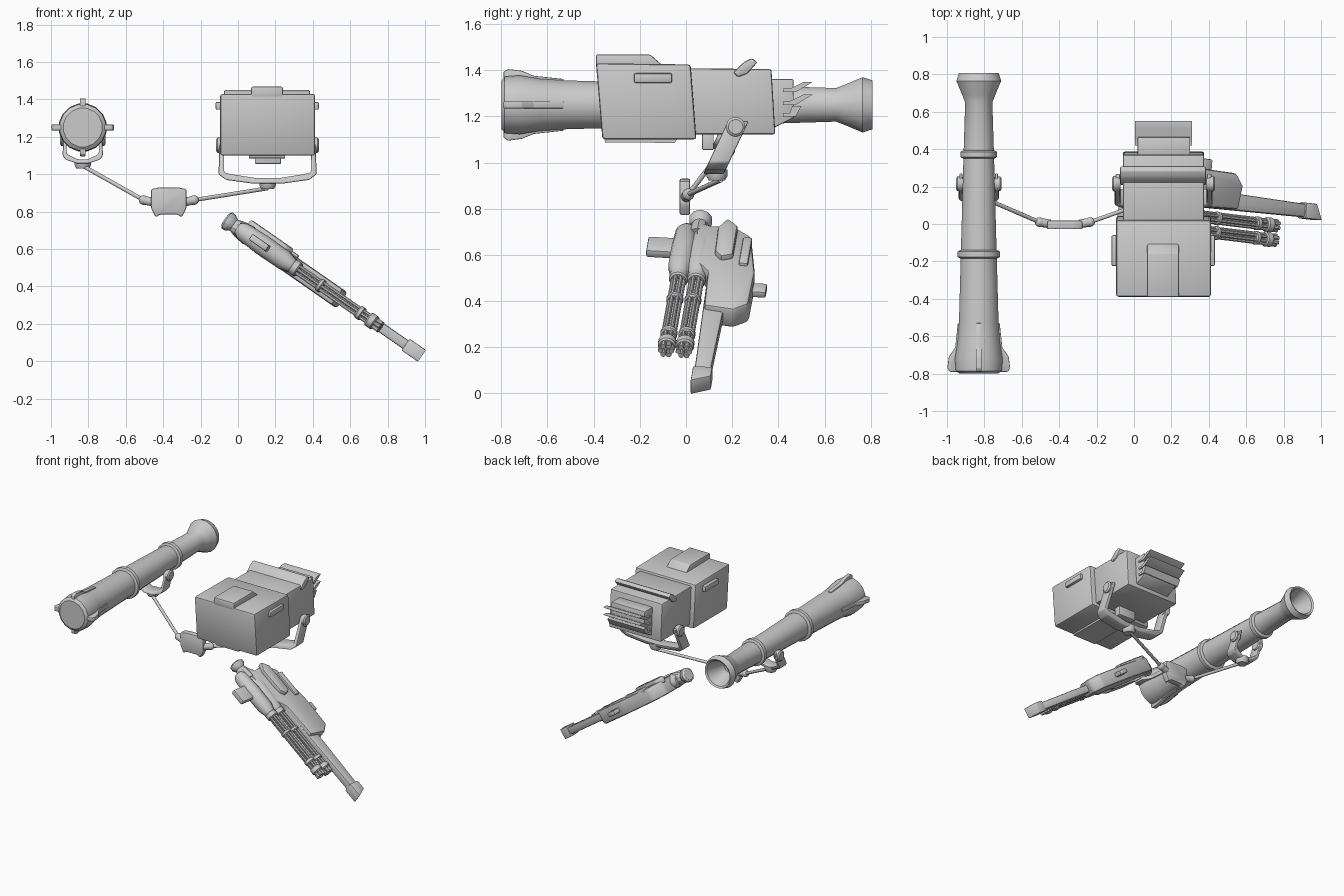
import bpy, bmesh
from math import cos, sin, tau
from mathutils import Matrix, Vector

if "Cube" in bpy.data.objects:
    bpy.data.objects.remove(bpy.data.objects["Cube"])


def frame(a, b, c, o=(0, 0, 0)):
    m = Matrix((a, b, c)).transposed().to_4x4()
    m.translation = o
    return m


X, Y, Z = (1, 0, 0), (0, 1, 0), (0, 0, 1)
SIDE = frame(Y, Z, X)        # profile in y,z - extruded along x
FRONT = frame(X, Z, Y)       # profile in x,z - extruded along y
WORLD = frame(X, Y, Z)


def finish(name, bm, m):
    bm.transform(m)
    bmesh.ops.recalc_face_normals(bm, faces=bm.faces)
    me = bpy.data.meshes.new(name)
    bm.to_mesh(me)
    bm.free()
    ob = bpy.data.objects.new(name, me)
    bpy.context.collection.objects.link(ob)
    return ob


def prism(name, pts, lo, hi, m=SIDE, bevel=0.0):
    bm = bmesh.new()
    f = bm.faces.new([bm.verts.new((a, b, lo)) for a, b in pts])
    r = bmesh.ops.extrude_face_region(bm, geom=[f])
    vs = [g for g in r['geom'] if isinstance(g, bmesh.types.BMVert)]
    bmesh.ops.translate(bm, verts=vs, vec=(0, 0, hi - lo))
    if bevel:
        bmesh.ops.bevel(bm, geom=bm.edges[:], offset=bevel, segments=2,
                        profile=0.5, affect='EDGES', clamp_overlap=True)
    return finish(name, bm, m)


def box(name, a, b, c, m=SIDE, bevel=0.0):
    pts = [(a[0], b[0]), (a[1], b[0]), (a[1], b[1]), (a[0], b[1])]
    return prism(name, pts, c[0], c[1], m, bevel)


def lathe(name, prof, m, n=16, v=0, w=0):
    """Revolve (position, radius) pairs about the frame's first axis."""
    bm = bmesh.new()
    rings = [[bm.verts.new((s, v + r * cos(tau * (i + .5) / n), w + r * sin(tau * (i + .5) / n)))
              for i in range(n)] for s, r in prof]
    for p, q in zip(rings, rings[1:]):
        for i in range(n):
            bm.faces.new((p[i], p[i - 1], q[i - 1], q[i]))
    bm.faces.new(rings[0])
    bm.faces.new(rings[-1])
    return finish(name, bm, m)


def rod(name, p, q, r, n=12):
    p, q = Vector(p), Vector(q)
    d = (q - p).normalized()
    u = d.cross(Vector(Y)).normalized()
    return lathe(name, [(0, r), ((q - p).length, r)], frame(d, u, d.cross(u), p), n)


def ball(name, p, r):
    bm = bmesh.new()
    bmesh.ops.create_uvsphere(bm, u_segments=14, v_segments=8, radius=r)
    return finish(name, bm, Matrix.Translation(p))


# Rocket tube
TUBE = frame(Y, Z, X, (-0.83, 0, 1.25))
lathe("launcher_tube", [(-.8, .105), (-.785, .125), (-.72, .13), (-.63, .115), (-.53, .108), (-.17, .098),
                        (.37, .083), (.65, .074), (.69, .09), (.765, .122), (.808, .108),
                        (.80, .095), (.70, .06), (.66, .05)], TUBE, 16)
for i, (y, r) in enumerate([(-.162, .116), (.372, .1)]):
    lathe(f"tube_band_{i}", [(y - .022, r - .015), (y - .014, r), (y + .014, r), (y + .022, r - .015)], TUBE, 16)

# Muzzle fins around the tube
for i in range(4):
    t = tau * i / 4
    fr = frame(Y, (sin(t), 0, cos(t)), (cos(t), 0, -sin(t)), (-0.83, 0, 1.25))
    tip = .168 if i % 2 else .155
    prism(f"muzzle_fin_{i}", [(-.79, .08), (-.53, .08), (-.53, .112), (-.66, .126), (-.71, tip - .008),
                              (-.77, tip), (-.79, tip - .012)], -.015, .015, fr, .004)

# Missile pod: slanted front and rear shells with add-on panels
prism("pod_front_shell", [(-.39, 1.43), (.02, 1.425), (.045, 1.10), (-.362, 1.10)], -.095, .412, SIDE, .012)
prism("pod_rear_shell", [(.0, 1.408), (.37, 1.405), (.387, 1.122), (.02, 1.122)], -.06, .375, SIDE, .01)
prism("pod_top_hump", [(-.39, 1.41), (-.39, 1.468), (-.155, 1.468), (-.10, 1.42)], .07, .24, SIDE, .008)
prism("pod_belly_strip", [(-.355, 1.11), (-.35, 1.088), (-.05, 1.085), (-.03, 1.11)], .06, .25)
box("pod_belly_block", (.07, .12), (1.055, 1.13), (.09, .23), SIDE, .005)
prism("pod_top_bar", [(.205, 1.39), (.225, 1.37), (.265, 1.385), (.31, 1.435), (.285, 1.452), (.25, 1.435)],
      -.075, .385, SIDE, .008)
prism("pod_rear_cap", [(.36, 1.362), (.465, 1.362), (.468, 1.195), (.38, 1.15)], .02, .30, SIDE, .006)
for i, z in enumerate((1.305, 1.25, 1.2)):
    k = .0 if i < 2 else -.05
    prism(f"pod_louver_{i}", [(.42, z), (.475, z), (.55 + k, z + .045), (.51 + k, z + .045), (.45, z + .015),
                              (.42, z + .015)], .005, .31)
for s in (-1, 1):
    c = .158 + s * .26
    box(f"pod_side_panel_{s}", (-.225, -.06), (1.345, 1.387), (c - .018, c + .014), SIDE, .008)


# Yokes carrying the pod and tube, leaning forward as they go down
def yoke(name, cx, right, zp, pr, out):
    k, yp = .47, .215
    m = frame(X, (0, k, 1), Y, (0, yp - k * zp, 0))
    pts = [(cx + x, z) for x, z in right] + [(cx - x, z) for x, z in reversed(right)]
    prism(name, pts, -.045, .045, m, .008)
    for s in (-1, 1):
        lathe(f"{name}_pivot_{s}", [(out - .045, pr * .8), (out - .03, pr), (out - .008, pr), (out, pr * .75)],
              frame((s, 0, 0), Y, Z, (cx, yp, zp)), 16)
    zb = min(z for x, z in right)
    yb = yp + k * (zb - zp)
    lathe(f"{name}_knob", [(-.028, .035), (-.01, .045), (.02, .045)],
          frame(Z, X, Y, (cx, yb + .015, zb)), 14)


# each list runs from the lower outer edge up the arm and back along the inside
def half_u(h, top, zc, zb, t):
    return [(h * .3, zb), (h * .85, zb + .02), (h, zc), (h - .005, top), (h - t, top),
            (h - t, zc + .01), (h * .85 - t, zb + .02 + t), (h * .25, zb + t)]


yoke("pod_yoke", .158, half_u(.262, 1.18, 1.0, .95, .03), 1.155, .042, .275)
yoke("tube_yoke", -.83, half_u(.108, 1.22, 1.10, 1.058, .022), 1.19, .04, .122)

# Centre bracket with jointed support rods
prism("centre_bracket", [(-.465, .92), (-.42, .93), (-.32, .93), (-.275, .92), (-.275, .82), (-.30, .77),
                         (-.325, .785), (-.415, .785), (-.44, .77), (-.465, .82)], -.028, .018, FRONT, .008)
for s, end in ((-1, (-.83, .15, 1.045)), (1, (.16, .15, .925))):
    j = (-.37 + s * .135, .01, .862)
    rod(f"bracket_stub_{s}", (-.37 + s * .08, 0, .85), j, .024)
    ball(f"bracket_joint_{s}", j, .026)
    rod(f"support_rod_{s}", j, end, .011)

# Gun: local axes are along the barrel, sideways, and upward
d = Vector((.816, -.1, -.567)).normalized()
v = (Vector(Y) - d * d.y).normalized()
GUN = frame(d, v, d.cross(v), (.96, .065, .045))
prism("gun_body", [(-1.12, -.13), (-.87, -.12), (-.78, -.05), (-.52, -.04), (-.5, .09), (-.55, .152),
                   (-.79, .155), (-1.06, .112), (-1.13, .03)], -.052, .052, GUN, .016)
prism("gun_main_barrel", [(-.85, -.052), (0, -.034), (0, .034), (-.85, .052)], -.027, .027, GUN, .01)
prism("gun_barrel_tip", [(-.075, -.042), (.035, -.042), (-.005, .042), (-.075, .042)], -.038, .038, GUN, .006)
prism("gun_top_block", [(-1.15, .0), (-1.08, -.035), (-.9, -.03), (-.86, .0), (-.88, .05), (-1.1, .05)],
      .03, .078, GUN, .012)
box("gun_side_rail", (-1.03, -.83), (.08, .12), (.03, .066), GUN, .008)
box("gun_grip", (-1.06, -.95), (-.335, -.15), (-.018, .02), GUN, .008)
box("gun_peg", (-.76, -.69), (.13, .212), (-.016, .016), GUN, .008)
lathe("gun_rear_plug", [(-1.245, .038), (-1.235, .052), (-1.21, .05), (-1.19, .036), (-1.15, .048), (-1.09, .055)],
      GUN, 10, -.125)

# Twin rotary barrels
for g, off in enumerate((-.098, -.176)):
    lathe(f"rotary_housing_{g}", [(-1.16, .03), (-1.13, .048), (-1.0, .056), (-.86, .054), (-.8, .038)],
          GUN, 14, off)
    lathe(f"rotary_core_{g}", [(-.82, .011), (-.25, .011)], GUN, 8, off)
    for c, (s, r, h) in enumerate([(-.785, .041, .022), (-.62, .037, .014), (-.36, .037, .016), (-.285, .04, .022)]):
        lathe(f"rotary_collar_{g}_{c}", [(s - h, r - .007), (s - h + .007, r), (s + h - .007, r),
                                         (s + h, r - .007)], GUN, 14, off)
    for b in range(6):
        t = tau * b / 6
        lathe(f"rotary_barrel_{g}_{b}", [(-.81, .0095), (-.26, .0095), (-.255, .012), (-.228, .012)],
              GUN, 8, off + .024 * cos(t), .024 * sin(t))

# Smooth shading with sharp edges kept
for ob in bpy.context.collection.objects:
    ob.select_set(True)
    bpy.context.view_layer.objects.active = ob
bpy.ops.object.shade_smooth_by_angle(angle=.6)
